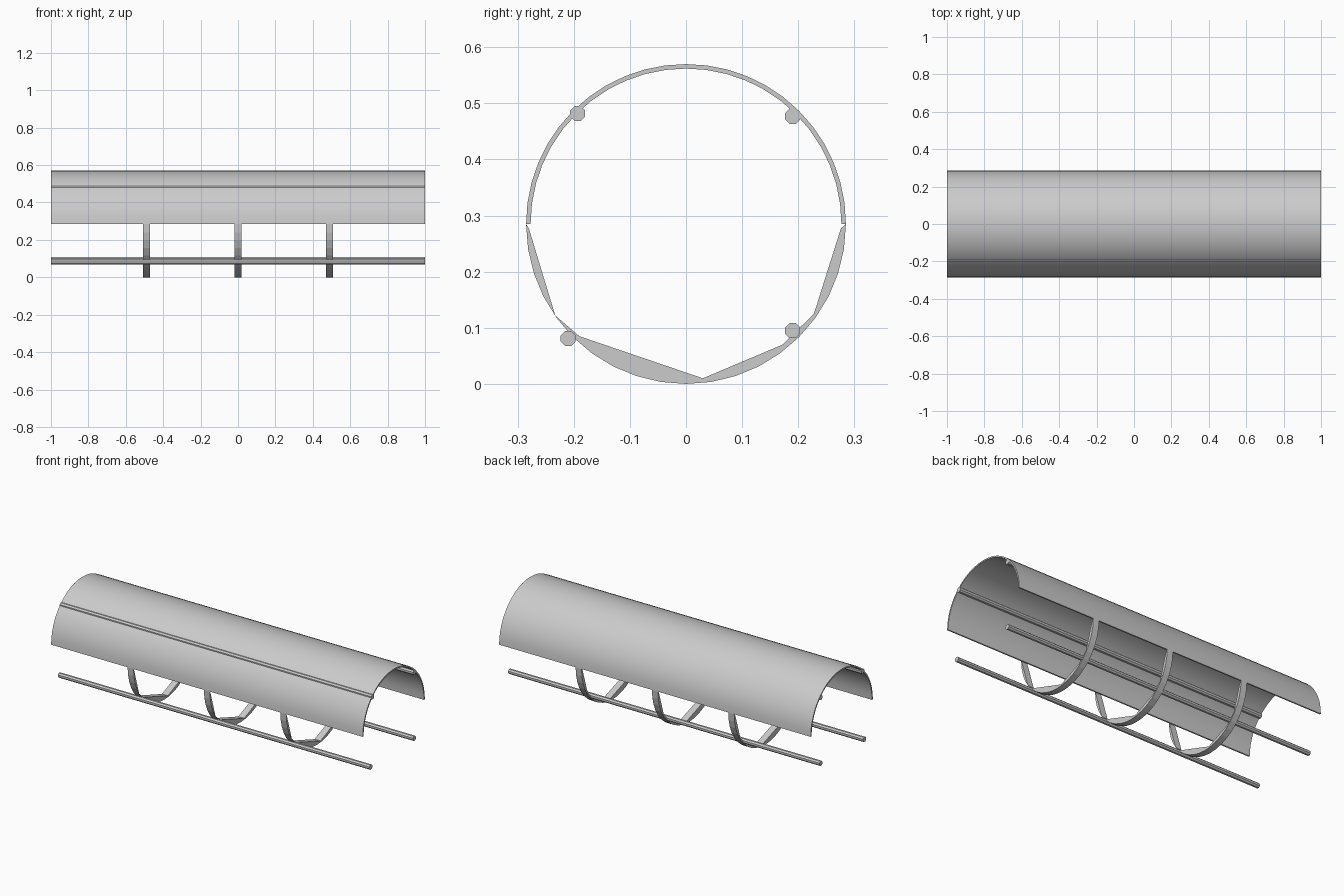
import bpy, bmesh
from math import sin, cos, pi, radians

if "Cube" in bpy.data.objects:
    bpy.data.objects.remove(bpy.data.objects["Cube"])

R, CZ = 0.285, 0.285  # shared outer circle of shell and hoops


def arc(radius, a0, a1, n):
    return [(radius * cos(radians(a0 + (a1 - a0) * i / n)),
             CZ + radius * sin(radians(a0 + (a1 - a0) * i / n))) for i in range(n + 1)]


def extrude_x(name, profile, x0, x1, smooth=False):
    """Extrude a closed (y, z) outline along x."""
    bm = bmesh.new()
    face = bm.faces.new([bm.verts.new((x0, y, z)) for y, z in profile])
    res = bmesh.ops.extrude_face_region(bm, geom=[face])
    moved = [v for v in res["geom"] if isinstance(v, bmesh.types.BMVert)]
    bmesh.ops.translate(bm, verts=moved, vec=(x1 - x0, 0, 0))
    bmesh.ops.recalc_face_normals(bm, faces=bm.faces)
    me = bpy.data.meshes.new(name)
    bm.to_mesh(me)
    bm.free()
    ob = bpy.data.objects.new(name, me)
    bpy.context.collection.objects.link(ob)
    if smooth:
        bpy.context.view_layer.objects.active = ob
        ob.select_set(True)
        bpy.ops.object.shade_smooth_by_angle(angle=radians(30))
        ob.select_set(False)
    return ob


# Upper half-pipe shell
extrude_x("shell", arc(R, 0, 180, 24) + arc(R - 0.008, 180, 0, 24), -1, 1, True)

# Lower half hoops: round outside, coarse chords inside
inner = [(0.276, 0.277), (0.228, 0.125), (0.172, 0.07), (0.03, 0.01),
         (-0.19, 0.085), (-0.233, 0.122), (-0.28, 0.277)]
for i, x in enumerate((-0.49, 0, 0.49)):
    extrude_x(f"hoop_{i + 1}", arc(R, 180, 360, 20) + inner, x - 0.019, x + 0.019)

# Four long rails
for name, y, z in (("lower_front_rail", -0.21, 0.081), ("lower_back_rail", 0.19, 0.095),
                   ("upper_front_rail", -0.193, 0.482), ("upper_back_rail", 0.19, 0.477)):
    ring = [(y + 0.0145 * cos((k + 0.5) * pi / 4), z + 0.0145 * sin((k + 0.5) * pi / 4))
            for k in range(8)]
    extrude_x(name, ring, -1, 1)
